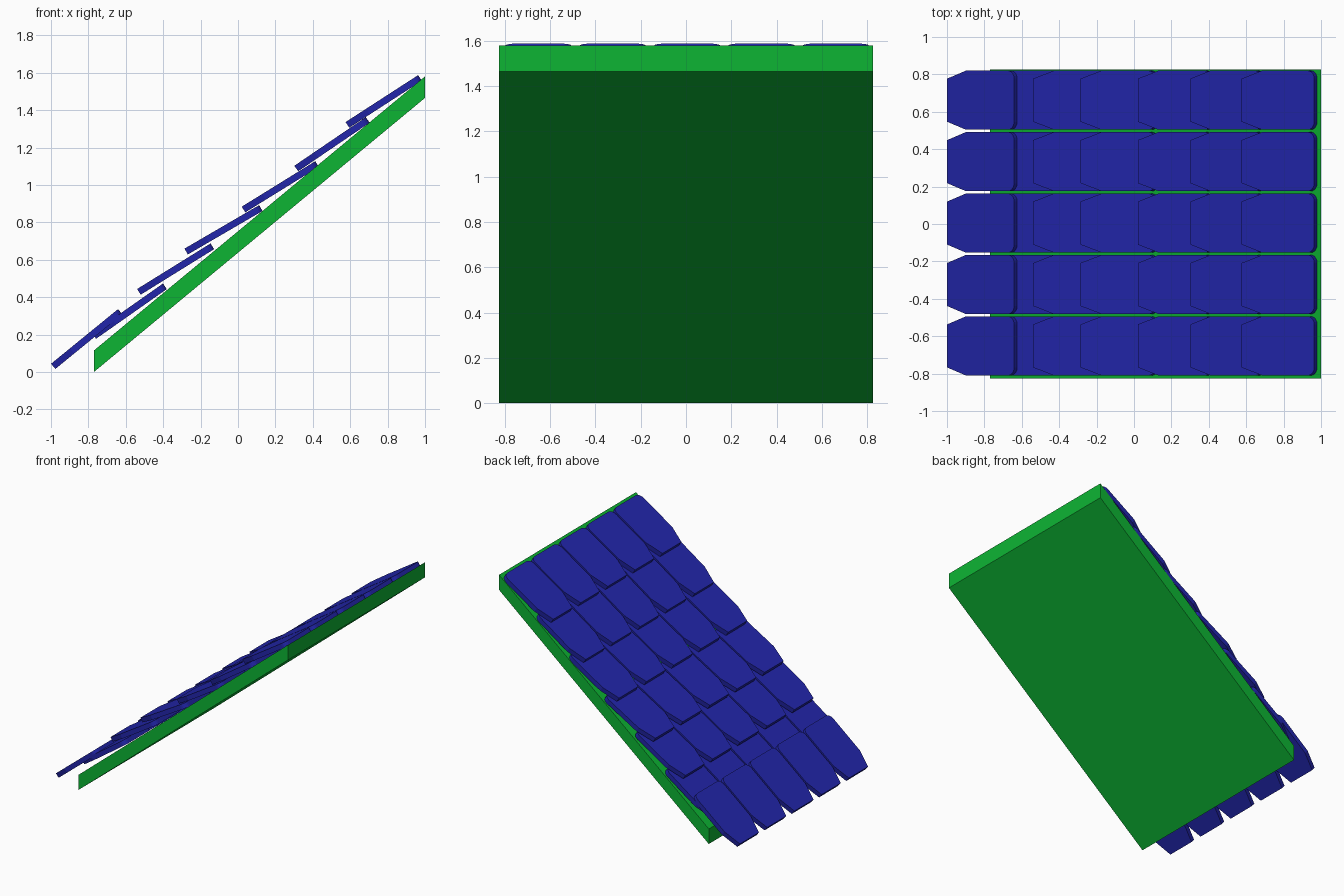
import bpy, bmesh, math
from mathutils import Matrix

if "Cube" in bpy.data.objects:
    bpy.data.objects.remove(bpy.data.objects["Cube"])


def material(name, rgb):
    m = bpy.data.materials.new(name)
    m.diffuse_color = (*rgb, 1)
    m.use_nodes = True
    m.node_tree.nodes["Principled BSDF"].inputs["Base Color"].default_value = m.diffuse_color
    return m


def prism(name, outline, depth, mat):
    """Mesh from a closed 3D outline extruded by a vector."""
    bm = bmesh.new()
    face = bm.faces.new([bm.verts.new(p) for p in outline])
    new = bmesh.ops.extrude_face_region(bm, geom=[face])["geom"]
    bmesh.ops.translate(bm, vec=depth, verts=[v for v in new if isinstance(v, bmesh.types.BMVert)])
    bmesh.ops.recalc_face_normals(bm, faces=bm.faces)
    mesh = bpy.data.meshes.new(name)
    bm.to_mesh(mesh)
    bm.free()
    mesh.materials.append(mat)
    return mesh


def place(name, mesh, matrix=Matrix()):
    ob = bpy.data.objects.new(name, mesh)
    ob.matrix_world = matrix
    bpy.context.collection.objects.link(ob)


green = material("deck_green", (0.004, 0.46, 0.034))
blue = material("tile_blue", (0.016, 0.019, 0.41))

# Sloping roof deck with vertical ends
profile = [(-0.77, 0), (1, 1.465), (1, 1.58), (-0.77, 0.115)]
place("roof_deck", prism("roof_deck", [(x, -0.825, z) for x, z in profile], (0, 1.65, 0), green))

# One tile: tapered lower end, rounded upper corners
L, W, T, R = 0.462, 0.158, 0.036, 0.042
side = [(-L / 2, 0.115), (-L / 2 + 0.13, W)]
for i in range(6):
    a = math.radians(90 - 18 * i)
    side.append((L / 2 - R + R * math.cos(a), W - R + R * math.sin(a)))
outline = side + [(x, -y) for x, y in reversed(side)]
tile = prism("roof_tile", [(x, y, -T / 2) for x, y in outline], (0, 0, T), blue)

# Tile courses: lower and upper end of the centre line in x, z
courses = [(-0.988, 0.03, -0.63, 0.322), (-0.765, 0.195, -0.395, 0.455),
           (-0.527, 0.43, -0.14, 0.67), (-0.275, 0.645, 0.12, 0.875),
           (0.032, 0.87, 0.42, 1.11), (0.315, 1.09, 0.69, 1.345),
           (0.588, 1.323, 0.97, 1.57)]
for r, (x0, z0, x1, z1) in enumerate(courses):
    tilt = Matrix.Rotation(-math.atan2(z1 - z0, x1 - x0), 4, "Y")
    for c in range(5):
        pos = Matrix.Translation(((x0 + x1) / 2, 0.005 + 0.3285 * (c - 2), (z0 + z1) / 2))
        place(f"roof_tile_{r}_{c}", tile, pos @ tilt)
